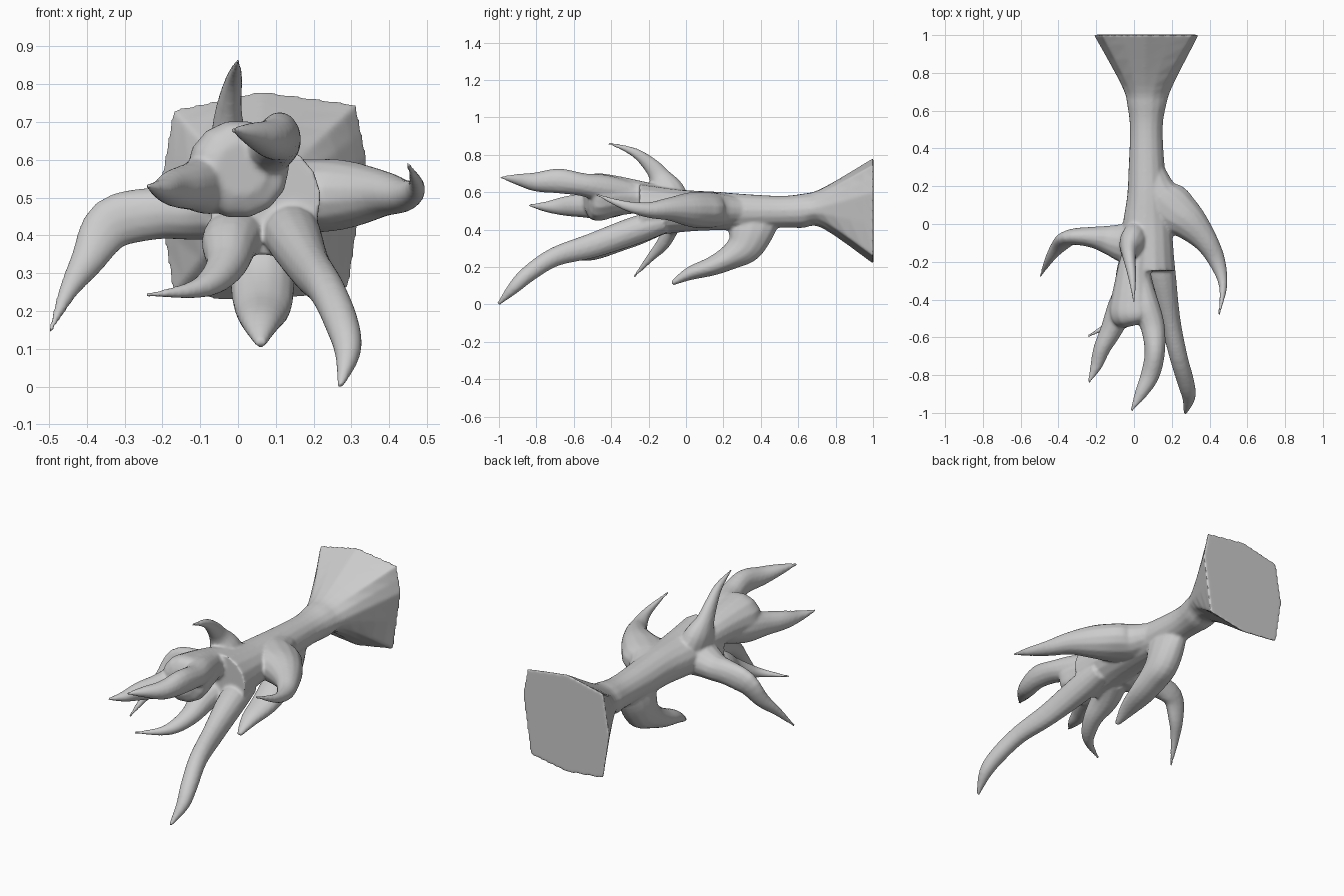
import bpy, bmesh, math
from mathutils import Vector

X, Y, Z = Vector((1, 0, 0)), Vector((0, 1, 0)), Vector((0, 0, 1))
parts = []


def spline(a, b, c, d, t):
    return 0.5 * (2 * b + (c - a) * t + (2 * a - 5 * b + 4 * c - d) * t * t
                  + (3 * b - a - 3 * c + d) * t ** 3)


def resample(keys, steps):
    """Smooth a list of vectors / floats through every key."""
    out = []
    for i in range(len(keys) - 1):
        p = [keys[max(0, i - 1)], keys[i], keys[i + 1], keys[min(len(keys) - 1, i + 2)]]
        out += [spline(*p, s / steps) for s in range(steps)]
    return out + [keys[-1]]


def skin(name, rings):
    """Closed skin over a list of point rings."""
    bm = bmesh.new()
    loops = [[bm.verts.new(p) for p in r] for r in rings]
    n = len(loops[0])
    for a, b in zip(loops, loops[1:]):
        for i in range(n):
            j = (i + 1) % n
            bm.faces.new((a[i], a[j], b[j], b[i]))
    bm.faces.new(loops[-1])
    bm.faces.new(loops[0])
    bmesh.ops.recalc_face_normals(bm, faces=bm.faces)
    me = bpy.data.meshes.new(name)
    bm.to_mesh(me)
    bm.free()
    ob = bpy.data.objects.new(name, me)
    bpy.context.collection.objects.link(ob)
    parts.append(ob)


def limb(name, ref, keys, sides=14, steps=4):
    """Tapered limb; keys are x, y, z, radius along ref, radius across ref."""
    pts = resample([Vector(k[:3]) for k in keys], steps)
    ra = resample([k[3] for k in keys], steps)
    rb = resample([k[4] for k in keys], steps)
    rings = []
    for i, p in enumerate(pts):
        t = (pts[min(i + 1, len(pts) - 1)] - pts[max(i - 1, 0)]).normalized()
        u = (ref - t * ref.dot(t)).normalized()
        v = t.cross(u)
        a, b = max(ra[i], .008), max(rb[i], .008)
        rings.append([p + u * a * math.cos(w) + v * b * math.sin(w)
                      for w in (2 * math.pi * k / sides for k in range(sides))])
    skin(name, rings)


# trunk: eight-sided flare at the back, running forward to a blunt end
rim = [Vector((x, 1.002, z)) for x, z in ((.343, .6), (.314, .748), (.06, .783), (-.173, .733),
       (-.213, .5), (-.173, .242), (.06, .217), (.293, .257))]
ring0 = []
for a, b in zip(rim, rim[1:] + rim[:1]):
    ring0 += [a, (a + b) / 2]
sections = [(.73, .07, .515, .135, .108), (.62, .067, .5, .102, .092), (.5, .065, .495, .087, .086),
            (.3, .067, .495, .096, .097), (.15, .07, .5, .107, .104), (0, .07, .5, .13, .112),
            (-.14, .07, .5, .14, .13), (-.248, .07, .495, .15, .152)]
keys = [ring0] + [[Vector((x + a * math.cos(w), y, z + b * math.sin(w)))
        for w in (.1 + math.pi * k / 8 for k in range(16))] for y, x, z, a, b in sections]
columns = [resample([r[i] for r in keys], 4) for i in range(16)]
skin("trunk", [list(r) for r in zip(*columns)])

# side claws
limb("right_claw", Z, [(.09, .34, .5, .06, .05), (.12, .17, .505, .092, .11), (.2, .08, .505, .098, .13),
     (.29, .01, .508, .09, .1), (.38, -.09, .51, .062, .065), (.44, -.2, .505, .042, .045),
     (.472, -.33, .53, .025, .022), (.45, -.48, .588, .005, .005)])
limb("left_claw", Y, [(.05, -.09, .49, .12, .09), (-.04, -.1, .475, .11, .09), (-.13, -.085, .46, .08, .073),
     (-.22, -.07, .458, .056, .07), (-.335, -.07, .43, .042, .07), (-.4, -.12, .33, .036, .045),
     (-.45, -.19, .25, .022, .025), (-.497, -.28, .145, .005, .005)])

# top spike and underside claw
limb("top_spike", X, [(.02, -.09, .52, .08, .12), (-.01, -.11, .61, .07, .1), (-.025, -.14, .68, .045, .06),
     (-.023, -.19, .745, .033, .042), (-.01, -.28, .815, .022, .024), (0, -.415, .863, .005, .005)])
limb("underside_claw", X, [(.065, .36, .47, .07, .15), (.065, .345, .39, .084, .125), (.065, .31, .31, .086, .1),
     (.065, .24, .255, .084, .07), (.065, .14, .205, .075, .052), (.06, .02, .165, .05, .036),
     (.06, -.075, .112, .014, .012)])

# front hand with two claws
limb("front_hand", X, [(.02, -.16, .56, .085, .08), (0, -.26, .575, .092, .09), (0, -.38, .58, .12, .112),
     (.0, -.46, .575, .135, .13), (.005, -.51, .575, .12, .118), (.01, -.535, .575, .07, .07)])
limb("upper_front_claw", X, [(.03, -.3, .6, .06, .06), (.065, -.44, .62, .072, .075), (.1, -.55, .64, .064, .062),
     (.11, -.68, .66, .054, .067), (.085, -.8, .655, .05, .052), (.035, -.9, .668, .033, .03),
     (-.015, -.99, .68, .005, .005)])
limb("left_front_claw", X, [(-.02, -.3, .56, .06, .07), (-.07, -.44, .54, .07, .085), (-.12, -.56, .53, .058, .065),
     (-.17, -.66, .525, .045, .05), (-.2, -.75, .522, .032, .028), (-.24, -.84, .53, .005, .005)])

# lower front claws
limb("long_lower_claw", X, [(.13, -.12, .44, .07, .06), (.145, -.26, .4, .076, .075), (.19, -.5, .315, .055, .067),
     (.235, -.7, .255, .048, .052), (.275, -.84, .165, .045, .045), (.29, -.92, .09, .035, .034),
     (.27, -1.005, 0, .008, .008)])
limb("short_lower_claw", X, [(.02, -.14, .43, .08, .06), (-.02, -.27, .385, .077, .072), (-.03, -.38, .325, .055, .052),
     (-.07, -.47, .278, .04, .036), (-.13, -.53, .254, .022, .022), (-.245, -.595, .242, .005, .005)])

# fuse everything into one skin and soften the joints
body = parts[0]
for ob in parts[1:]:
    m = body.modifiers.new(ob.name, 'BOOLEAN')
    m.operation, m.solver, m.object = 'UNION', 'EXACT', ob
m = body.modifiers.new("remesh", 'REMESH')
m.mode, m.voxel_size = 'VOXEL', .008
m = body.modifiers.new("soften", 'SMOOTH')
m.factor, m.iterations = .5, 6
bpy.ops.object.select_all(action='DESELECT')
body.select_set(True)
bpy.context.view_layer.objects.active = body
for m in list(body.modifiers):
    bpy.ops.object.modifier_apply(modifier=m.name)
for ob in parts[1:]:
    bpy.data.objects.remove(ob)
body.name = "clawed_limb"
bpy.ops.object.shade_smooth()
